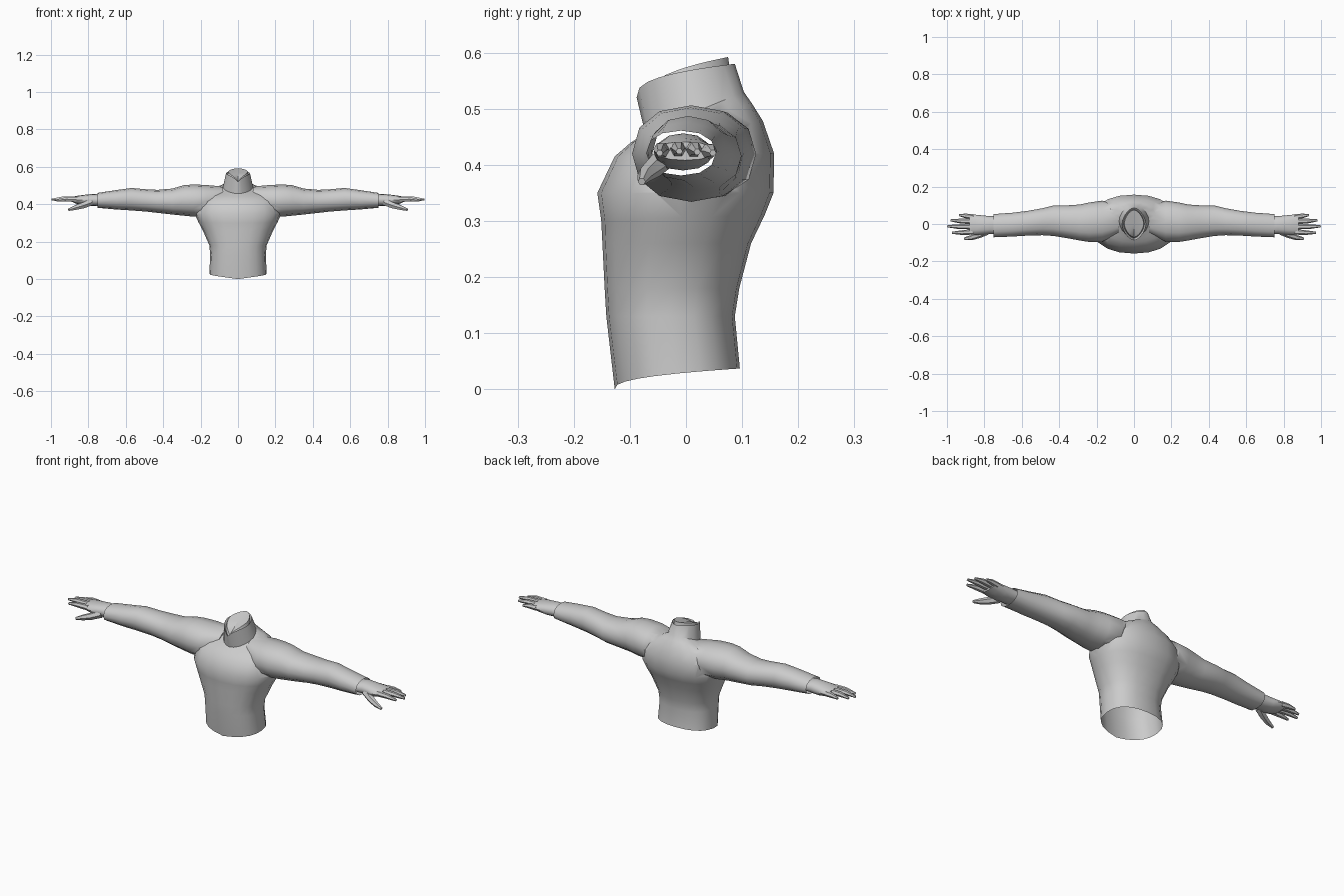
import bpy, bmesh
from math import sin, cos, pi, copysign
from mathutils import Vector

if "Cube" in bpy.data.objects:
    bpy.data.objects.remove(bpy.data.objects["Cube"])


def make_loft(name, rings):
    """Skin a list of point rings and close both ends with fans."""
    bm = bmesh.new()
    loops = [[bm.verts.new(p) for p in r] for r in rings]
    n = len(loops[0])
    for a, b in zip(loops, loops[1:]):
        for i in range(n):
            j = (i + 1) % n
            bm.faces.new((a[i], a[j], b[j], b[i]))
    for l in (loops[0], loops[-1]):
        c = bm.verts.new(sum((v.co for v in l), Vector()) / n)
        for i in range(n):
            bm.faces.new((l[i], l[(i + 1) % n], c))
    bmesh.ops.recalc_face_normals(bm, faces=bm.faces)
    me = bpy.data.meshes.new(name)
    bm.to_mesh(me)
    bm.free()
    ob = bpy.data.objects.new(name, me)
    bpy.context.collection.objects.link(ob)
    return ob


def spow(v, e):
    return copysign(abs(v) ** e, v)


def torso_ring(zf, zb, hw, yf, yb, e=1.0, p=1.0, n=20):
    """Horizontal ring, tilted from zf at the front to zb at the back."""
    pts = []
    for i in range(n):
        a = 2 * pi * i / n
        s, c = spow(sin(a), e), spow(cos(a), e)
        t = (1 - c) / 2
        pts.append(Vector((hw * s, yf + (yb - yf) * t, zf + (zb - zf) * t ** p)))
    return pts


def arm_ring(x, yf, yb, zb, zt, e=0.9, n=12):
    """Ring across the arm at distance x from the centre."""
    return [Vector((x,
                    (yf + yb) / 2 + (yb - yf) / 2 * spow(cos(2 * pi * i / n), e),
                    (zb + zt) / 2 + (zt - zb) / 2 * spow(sin(2 * pi * i / n), e)))
            for i in range(n)]


def tube(path, radii, n=6):
    """Rings along a finger path."""
    out = []
    for k, p in enumerate(path):
        d = (Vector(path[min(k + 1, len(path) - 1)]) - Vector(path[max(k - 1, 0)])).normalized()
        u = d.cross(Vector((0, 0, 1))).normalized()
        w = u.cross(d)
        out.append([Vector(p) + radii[k] * (u * cos(2 * pi * i / n) + w * sin(2 * pi * i / n))
                    for i in range(n)])
    return out


def flip(rings, s):
    return [[Vector((p.x * s, p.y, p.z)) for p in r] for r in rings]


def smooth(ob, angle):
    bpy.ops.object.select_all(action='DESELECT')
    ob.select_set(True)
    bpy.context.view_layer.objects.active = ob
    bpy.ops.object.shade_smooth_by_angle(angle=angle)


# Torso with collar and neck stump
torso = make_loft("jacket", [
    torso_ring(0.0, 0.037, 0.153, -0.127, 0.096, 0.85, 0.4),
    torso_ring(0.13, 0.13, 0.149, -0.142, 0.087, 0.85),
    torso_ring(0.18, 0.18, 0.153, -0.145, 0.095, 0.85),
    torso_ring(0.26, 0.26, 0.188, -0.149, 0.116, 0.85),
    torso_ring(0.30, 0.31, 0.212, -0.151, 0.140, 0.88),
    torso_ring(0.35, 0.35, 0.232, -0.158, 0.156, 0.9),
    torso_ring(0.415, 0.42, 0.225, -0.127, 0.157, 0.9),
    torso_ring(0.44, 0.478, 0.18, -0.098, 0.137, 0.95),
    torso_ring(0.45, 0.51, 0.125, -0.082, 0.117),
    torso_ring(0.457, 0.53, 0.08, -0.073, 0.103, 1.1),
    torso_ring(0.52, 0.58, 0.064, -0.088, 0.087, 1.2, 0.35),
    torso_ring(0.50, 0.572, 0.056, -0.076, 0.078, 1.2, 0.35),
    torso_ring(0.52, 0.592, 0.052, -0.070, 0.075, 1.2, 0.4),
])

# Sleeves, joined to the torso
sleeve = [arm_ring(*r) for r in (
    (0.08, -0.05, 0.10, 0.39, 0.495),
    (0.17, -0.095, 0.125, 0.335, 0.503),
    (0.24, -0.096, 0.115, 0.334, 0.506),
    (0.29, -0.088, 0.104, 0.339, 0.502),
    (0.35, -0.077, 0.100, 0.345, 0.484),
    (0.43, -0.064, 0.099, 0.354, 0.477),
    (0.49, -0.060, 0.084, 0.361, 0.480),
    (0.57, -0.062, 0.070, 0.367, 0.487),
    (0.65, -0.067, 0.060, 0.372, 0.476),
    (0.75, -0.071, 0.053, 0.381, 0.461))]
for s in (1, -1):
    arm = make_loft("sleeve", flip(sleeve, s))
    mod = torso.modifiers.new("join", 'BOOLEAN')
    mod.operation, mod.solver, mod.object = 'UNION', 'EXACT', arm
    bpy.context.view_layer.objects.active = torso
    bpy.ops.object.modifier_apply(modifier=mod.name)
    bpy.data.objects.remove(arm)

# Open the hem and the cuffs
bm = bmesh.new()
bm.from_mesh(torso.data)
caps = [f for f in bm.faces if all(v.co.z < 0.045 for v in f.verts)
        or all(abs(v.co.x) > 0.74 for v in f.verts)]
bmesh.ops.delete(bm, geom=caps, context='FACES')
bm.to_mesh(torso.data)
bm.free()
smooth(torso, 0.75)

# Hands
palm = [arm_ring(*r) for r in (
    (0.735, -0.056, 0.043, 0.393, 0.451),
    (0.77, -0.052, 0.042, 0.390, 0.456),
    (0.81, -0.057, 0.046, 0.390, 0.452),
    (0.85, -0.058, 0.050, 0.399, 0.447),
    (0.88, -0.054, 0.050, 0.408, 0.441))]
fingers = {
    "index_finger": ((0.86, -0.042, 0.426), (0.92, -0.046, 0.427), (0.972, -0.047, 0.421)),
    "middle_finger": ((0.86, -0.014, 0.428), (0.94, -0.014, 0.430), (0.998, -0.012, 0.424)),
    "ring_finger": ((0.86, 0.013, 0.427), (0.93, 0.016, 0.429), (0.980, 0.020, 0.423)),
    "little_finger": ((0.86, 0.038, 0.424), (0.90, 0.043, 0.425), (0.935, 0.048, 0.421)),
}
thumb = ((0.785, -0.038, 0.412), (0.83, -0.058, 0.394), (0.87, -0.073, 0.382), (0.907, -0.079, 0.370))
for s, side in ((1, "left"), (-1, "right")):
    smooth(make_loft(side + "_palm", flip(palm, s)), 0.75)
    for name, path in fingers.items():
        smooth(make_loft(side + "_" + name, flip(tube(path, (0.015, 0.0125, 0.006)), s)), 0.75)
    smooth(make_loft(side + "_thumb", flip(tube(thumb, (0.02, 0.018, 0.014, 0.007)), s)), 0.75)
